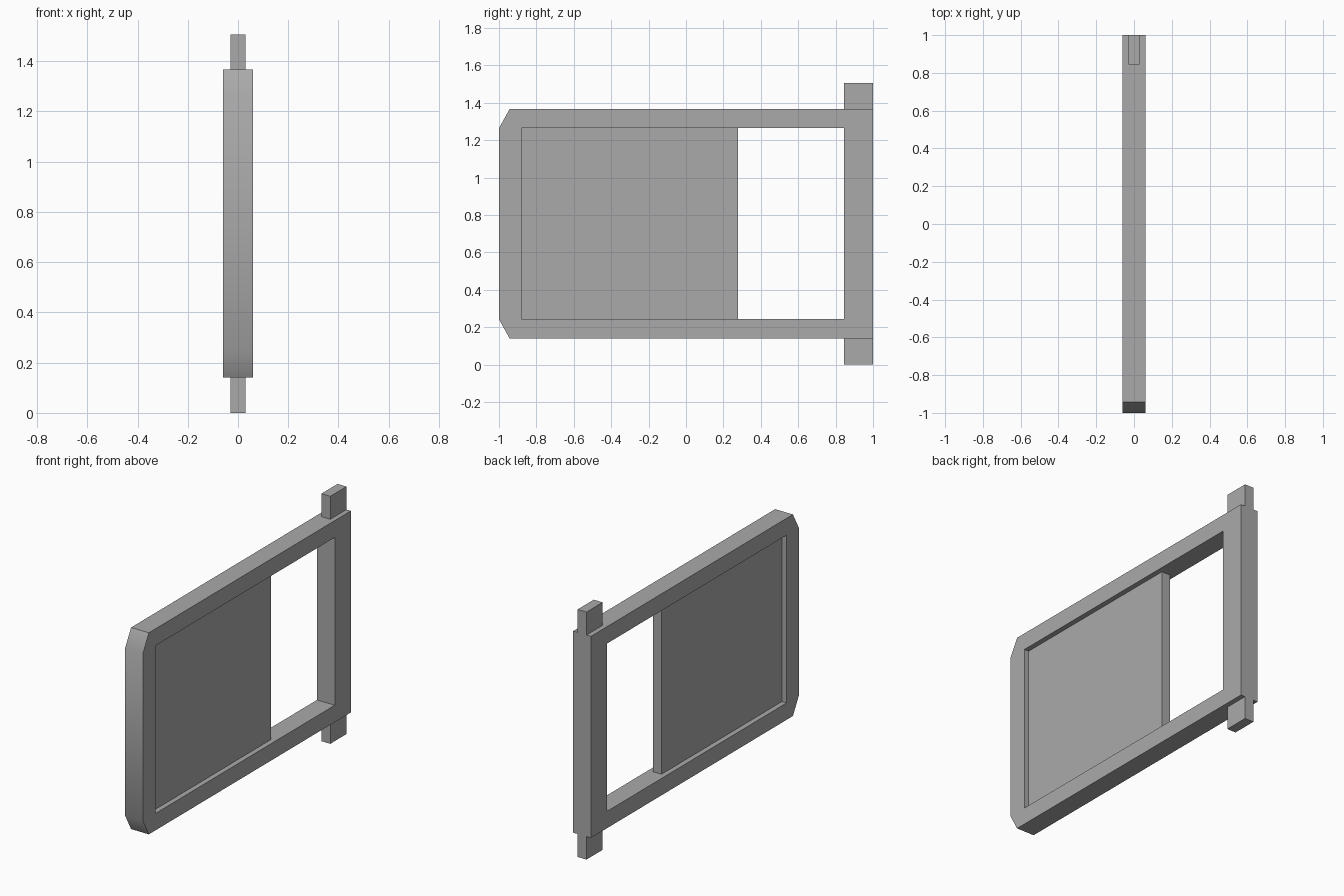
import bpy
import bmesh
import math

if "Cube" in bpy.data.objects:
    bpy.data.objects.remove(bpy.data.objects["Cube"])

grey = bpy.data.materials.new("plain_grey")
grey.diffuse_color = (0.4, 0.4, 0.4, 1.0)
grey.use_nodes = True
grey.node_tree.nodes["Principled BSDF"].inputs["Base Color"].default_value = grey.diffuse_color


def slab(name, points, faces, half):
    """Make a solid of thickness 2*half along x from flat (y, z) faces."""
    bm = bmesh.new()
    near = [bm.verts.new((-half, y, z)) for y, z in points]
    far = [bm.verts.new((half, y, z)) for y, z in points]
    for f in faces:
        bm.faces.new([near[i] for i in f])
        bm.faces.new([far[i] for i in reversed(f)])
    # walls along every border edge of the flat outline
    edges = [(f[i - 1], f[i]) for f in faces for i in range(len(f))]
    for a, b in edges:
        if (b, a) not in edges:
            bm.faces.new((near[b], near[a], far[a], far[b]))
    bmesh.ops.recalc_face_normals(bm, faces=bm.faces[:])
    mesh = bpy.data.meshes.new(name)
    bm.to_mesh(mesh)
    bm.free()
    for p in mesh.polygons:
        p.use_smooth = True
    mesh.set_sharp_from_angle(angle=math.radians(30))
    mesh.materials.append(grey)
    obj = bpy.data.objects.new(name, mesh)
    bpy.context.collection.objects.link(obj)
    return obj


def box(name, y0, y1, z0, z1, half):
    return slab(name, [(y0, z0), (y1, z0), (y1, z1), (y0, z1)], [(0, 1, 2, 3)], half)


BOTTOM, TOP = 0.14, 1.367       # outer frame
IN_LOW, IN_HIGH = 0.243, 1.264  # opening
Y_IN, Y_POST = -0.88, 0.845
HEIGHT = 1.507

# frame with clipped corners at the free end
outline = [(-1, IN_LOW), (-0.943, BOTTOM), (1, BOTTOM),
           (1, TOP), (-0.943, TOP), (-1, IN_HIGH),
           (Y_IN, IN_LOW), (Y_POST, IN_LOW), (Y_POST, IN_HIGH), (Y_IN, IN_HIGH)]
slab("frame", outline,
     [(0, 1, 2, 7, 6), (2, 3, 8, 7), (3, 4, 5, 9, 8), (5, 0, 6, 9)], 0.06)

# recessed panel filling part of the opening
box("panel", Y_IN, 0.277, IN_LOW, IN_HIGH, 0.029)

# hinge pegs above and below the frame
box("lower_peg", Y_POST, 1, 0, BOTTOM, 0.03)
box("upper_peg", Y_POST, 1, TOP, HEIGHT, 0.03)
